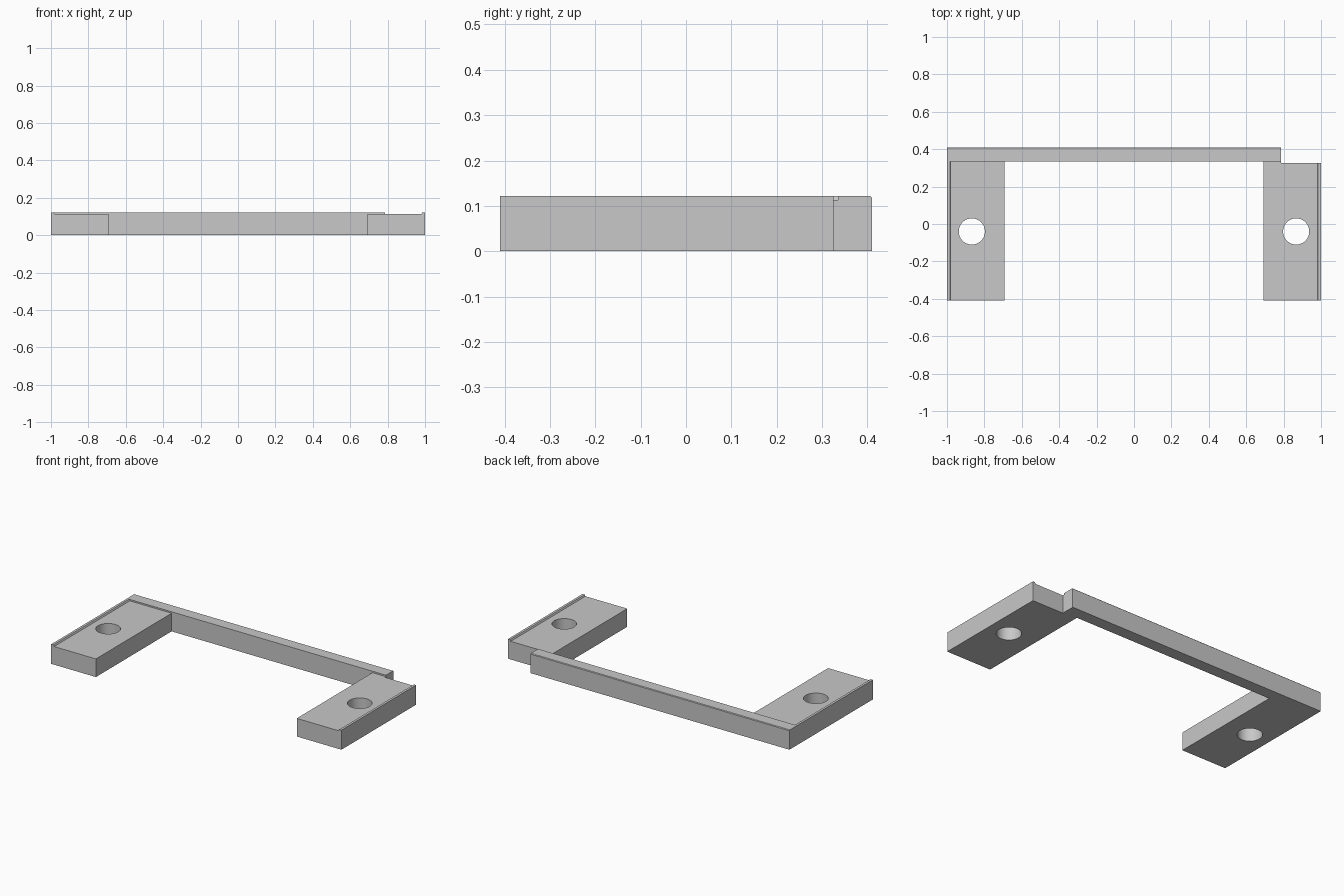
import bpy, bmesh

default = bpy.data.objects.get("Cube")
if default:
    bpy.data.objects.remove(default, do_unlink=True)

grey = bpy.data.materials.new("plain grey")
grey.use_nodes = True
grey.diffuse_color = (0.58, 0.58, 0.58, 1)
grey.node_tree.nodes["Principled BSDF"].inputs["Base Color"].default_value = (0.58, 0.58, 0.58, 1)

TOP, PLATE_TOP = 0.122, 0.113
FRONT, BACK, BAR_FRONT = -0.41, 0.41, 0.335


def prism(name, profile, y0, y1):
    """Extrude an (x, z) profile along y."""
    bm = bmesh.new()
    face = bm.faces.new([bm.verts.new((x, y0, z)) for x, z in profile])
    grown = bmesh.ops.extrude_face_region(bm, geom=[face])["geom"]
    verts = [v for v in grown if isinstance(v, bmesh.types.BMVert)]
    bmesh.ops.translate(bm, verts=verts, vec=(0, y1 - y0, 0))
    bmesh.ops.recalc_face_normals(bm, faces=bm.faces)
    mesh = bpy.data.meshes.new(name)
    bm.to_mesh(mesh)
    bm.free()
    mesh.materials.append(grey)
    obj = bpy.data.objects.new(name, mesh)
    bpy.context.collection.objects.link(obj)
    return obj


def box_profile(x0, x1, z1):
    return [(x0, 0), (x1, 0), (x1, z1), (x0, z1)]


def mounting_plate(name, side, y1):
    """Flat plate with a thin outer lip and a round through hole."""
    profile = [(0.692, 0), (1, 0), (1, TOP), (0.985, TOP),
               (0.98, PLATE_TOP), (0.692, PLATE_TOP)]
    plate = prism(name, [(side * x, z) for x, z in profile], FRONT, y1)
    bpy.ops.mesh.primitive_cylinder_add(vertices=48, radius=0.07, depth=0.5,
                                        location=(side * 0.867, -0.04, 0.06))
    cutter = bpy.context.object
    cutter.data.materials.append(grey)
    cut = plate.modifiers.new("hole", "BOOLEAN")
    cut.operation = "DIFFERENCE"
    cut.solver = "EXACT"
    cut.object = cutter
    bpy.ops.object.select_all(action="DESELECT")
    plate.select_set(True)
    bpy.context.view_layer.objects.active = plate
    bpy.ops.object.modifier_apply(modifier=cut.name)
    bpy.data.objects.remove(cutter, do_unlink=True)
    bpy.ops.object.shade_smooth_by_angle()
    return plate


# Side plates: the left one stops short of the back bar
mounting_plate("right_plate", -1, BAR_FRONT)
mounting_plate("left_plate", 1, 0.325)

# Back bar with a fine chamfer on its long top edges
bar = prism("back_bar", box_profile(-1, 0.785, TOP), BAR_FRONT, BACK)
bm = bmesh.new()
bm.from_mesh(bar.data)
edges = [e for e in bm.edges
         if all(v.co.z > 0.1 and v.co.y > 0.4 for v in e.verts)]
bmesh.ops.bevel(bm, geom=edges, offset=0.004, segments=1, affect="EDGES")
bm.to_mesh(bar.data)
bm.free()

# Short web joining the left plate to the bar
prism("left_joint", box_profile(0.692, 0.785, PLATE_TOP), 0.325, BAR_FRONT)
